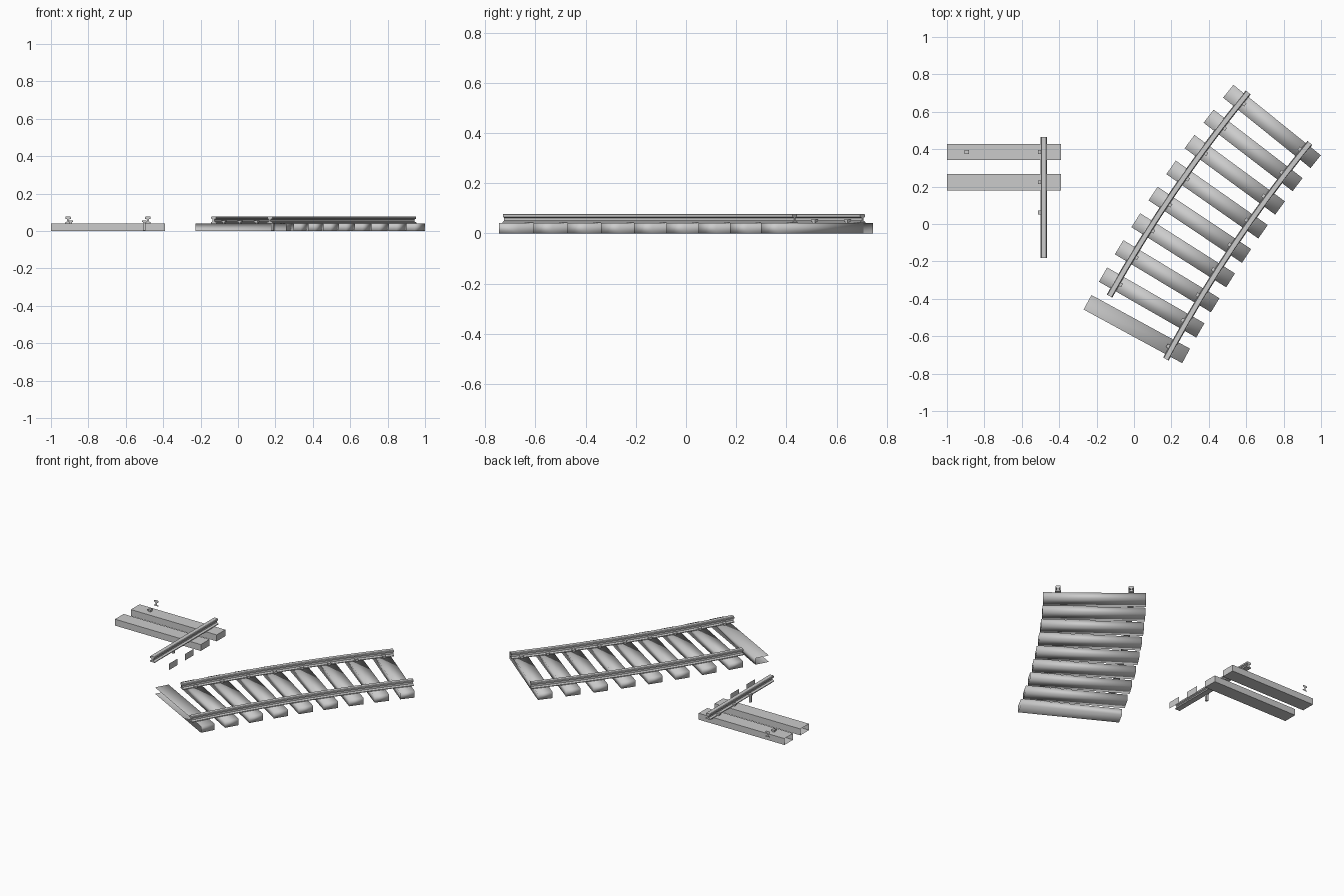
import bpy, bmesh, math
from mathutils import Matrix, Vector

if "Cube" in bpy.data.objects:
    bpy.data.objects.remove(bpy.data.objects["Cube"])

R, PITCH, GAUGE = 7.26, 0.163, 0.213
TIE_L, TIE_W, TIE_H = 0.60, 0.088, 0.041
MID = math.radians(146.3)
ARC_C = Vector((0.352, -0.004, 0)) - R * Vector((math.cos(MID), math.sin(MID), 0))

# half of the I-shaped rail section: (offset, height)
HALF = [(0.017, 0.041), (0.017, 0.046), (0.005, 0.051), (0.005, 0.062),
        (0.015, 0.066), (0.015, 0.075), (0.012, 0.078)]
SECTION = HALF + [(-x, z) for x, z in reversed(HALF)]


def make(name, bm, smooth=False):
    bmesh.ops.recalc_face_normals(bm, faces=bm.faces)
    me = bpy.data.meshes.new(name)
    bm.to_mesh(me)
    bm.free()
    ob = bpy.data.objects.new(name, me)
    bpy.context.collection.objects.link(ob)
    if smooth:
        me.shade_smooth()
    return ob


def add_box(bm, mat, size, z0, drop=()):
    """Box with its base at z0; drop lists local outward directions left open."""
    m = mat @ Matrix.Translation((0, 0, z0 + size[2] / 2))
    res = bmesh.ops.create_cube(bm, size=1)
    faces = {f for v in res['verts'] for f in v.link_faces}
    gone = [f for f in faces
            if any(f.calc_center_median().normalized().dot(Vector(d)) > 0.9 for d in drop)]
    bmesh.ops.delete(bm, geom=gone, context='FACES')
    bmesh.ops.transform(bm, matrix=m @ Matrix.Diagonal((*size, 1)), verts=res['verts'])


def add_spike(bm, mat):
    add_box(bm, mat, (0.014, 0.014, 0.046), 0.002)
    add_box(bm, mat, (0.022, 0.020, 0.009), 0.047)


def pose(s, lateral=0.0):
    """Frame on the curve: local x points to the right of travel, y along it."""
    a = MID - s / R
    p = ARC_C + (R + lateral) * Vector((math.cos(a), math.sin(a), 0))
    return Matrix.Translation(p) @ Matrix.Rotation(a + math.pi, 4, 'Z')


def sweep_rail(name, frames, smooth=False):
    bm = bmesh.new()
    rings = [[bm.verts.new(f @ Vector((x, 0, z))) for x, z in SECTION] for f in frames]
    n = len(SECTION)
    for a, b in zip(rings, rings[1:]):
        for i in range(n):
            j = (i + 1) % n
            bm.faces.new((a[i], a[j], b[j], b[i]))
    bm.faces.new(rings[0])
    bm.faces.new(rings[-1])
    ob = make(name, bm)
    if smooth:
        bpy.context.view_layer.objects.active = ob
        ob.select_set(True)
        bpy.ops.object.shade_smooth_by_angle(angle=math.radians(30))
        ob.select_set(False)


# curved track: ties, the first one open at its front side and outer end
bm = bmesh.new()
for i in range(9):
    drop = [(-1, 0, 0), (0, -1, 0)] if i == 0 else ()
    add_box(bm, pose((i - 4) * PITCH), (TIE_L, TIE_W, TIE_H), 0, drop)
make("curved_track_ties", bm, smooth=True)

# curved track: rails, the outer one starting one tie later
for name, lat, s0 in (("outer_curved_rail", GAUGE, -3.49 * PITCH),
                      ("inner_curved_rail", -GAUGE, -4.42 * PITCH)):
    s1 = 4.37 * PITCH
    sweep_rail(name, [pose(s0 + (s1 - s0) * k / 24, lat) for k in range(25)], True)

# curved track: spikes on the inside of each rail
bm = bmesh.new()
for i in range(9):
    for side in (1, -1):
        if i == 0 and side == 1:
            continue
        add_spike(bm, pose((i - 4) * PITCH, side * (GAUGE - 0.019)))
make("curved_track_spikes", bm)

# straight piece: two ties open at the outer end, plus two loose end plates
SX = -0.695
bm = bmesh.new()
for y in (0.385, 0.223):
    add_box(bm, Matrix.Translation((SX, y, 0)), (0.61, TIE_W, TIE_H), 0, [(-1, 0, 0)])
make("straight_ties", bm)

bm = bmesh.new()
for y in (0.061, -0.101):
    a, b = y - TIE_W / 2, y + TIE_W / 2
    bm.faces.new([bm.verts.new((SX + 0.305, *p))
                  for p in ((a, 0), (b, 0), (b, TIE_H), (a, TIE_H))])
make("tie_end_plates", bm)

# straight rail and the loose section plate of the missing second rail
sweep_rail("straight_rail", [Matrix.Translation((SX + GAUGE, y, 0)) for y in (-0.182, 0.466)])
bm = bmesh.new()
bm.faces.new([bm.verts.new((SX - GAUGE + x, 0.466, z)) for x, z in SECTION])
make("rail_end_plate", bm)

# straight piece: spikes
bm = bmesh.new()
for x, y in ((0.194, 0.385), (0.194, 0.223), (0.194, 0.061), (-0.199, 0.385)):
    add_spike(bm, Matrix.Translation((SX + x, y, 0)))
make("straight_spikes", bm)
